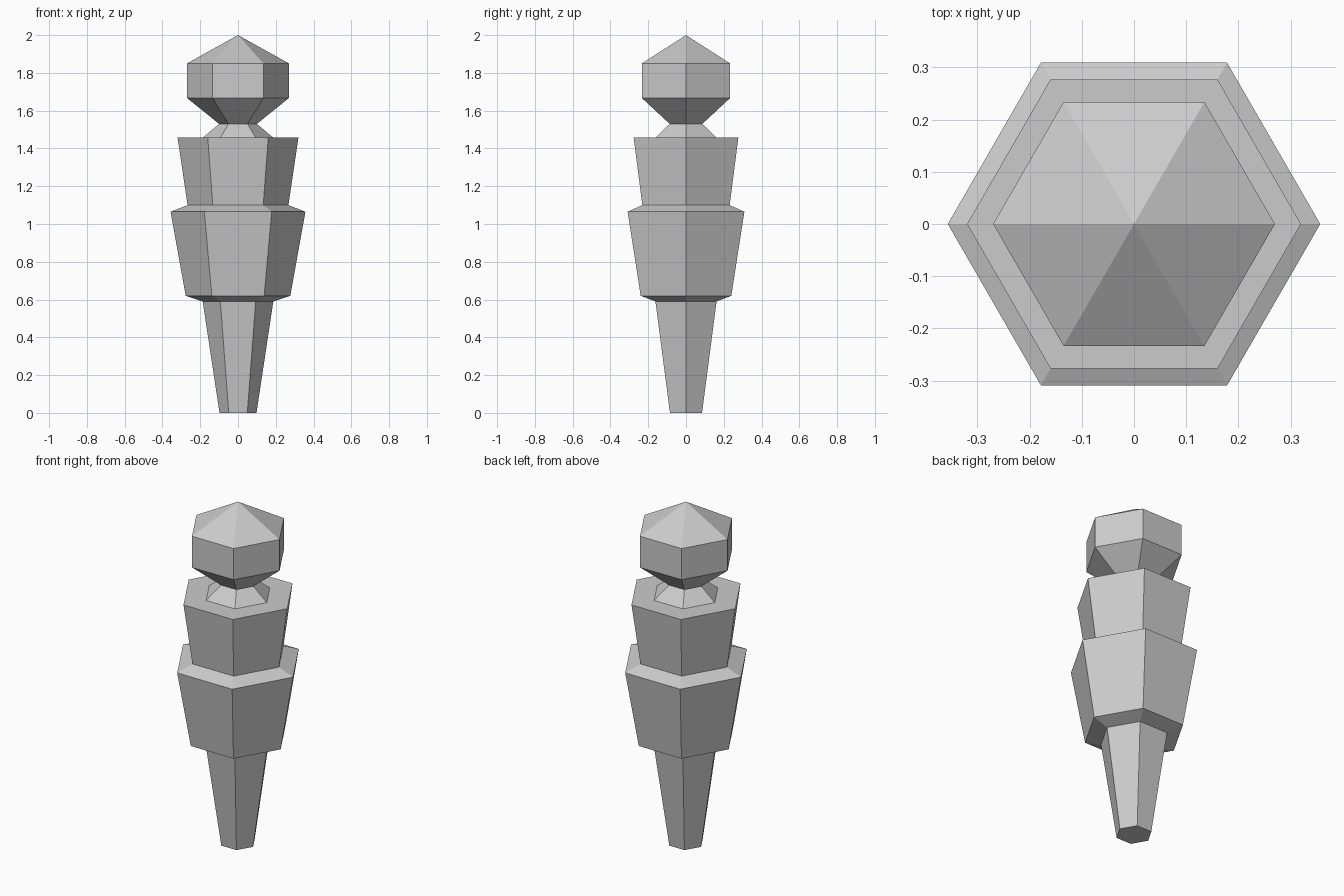
import bpy
import bmesh
from math import cos, sin, tau

cube = bpy.data.objects.get("Cube")
if cube:
    bpy.data.objects.remove(cube, do_unlink=True)

SIDES = 6

grey = bpy.data.materials.new("plain_grey")
grey.use_nodes = True
colour = (0.6, 0.6, 0.6, 1)
grey.diffuse_color = colour
grey.node_tree.nodes["Principled BSDF"].inputs["Base Color"].default_value = colour


def hex_part(name, profile):
    """Turn a (radius, height) profile into a flat-faced hexagonal part."""
    bm = bmesh.new()
    rings = []
    for r, z in profile:
        count = SIDES if r else 1
        rings.append([bm.verts.new((r * cos(tau * i / SIDES), r * sin(tau * i / SIDES), z))
                      for i in range(count)])
    for low, high in zip(rings, rings[1:]):
        for i in range(SIDES):
            j = (i + 1) % SIDES
            if len(high) == 1:
                bm.faces.new((low[i], low[j], high[0]))
            else:
                bm.faces.new((low[i], low[j], high[j], high[i]))
    # Close the foot where the part rests on the ground
    if profile[0][1] == 0:
        bm.faces.new(rings[0][::-1])
    mesh = bpy.data.meshes.new(name)
    bm.to_mesh(mesh)
    bm.free()
    mesh.materials.append(grey)
    obj = bpy.data.objects.new(name, mesh)
    bpy.context.collection.objects.link(obj)
    return obj


# Tapered leg
hex_part("leg", [(0.098, 0), (0.187, 0.59)])
# Wide lower block with bevelled underside and shoulder
hex_part("lower_body", [(0.187, 0.59), (0.277, 0.62), (0.357, 1.065), (0.267, 1.10)])
# Upper block with flat top
hex_part("upper_body", [(0.267, 1.10), (0.32, 1.457), (0.187, 1.457)])
# Narrowing neck
hex_part("neck", [(0.187, 1.457), (0.1, 1.53)])
# Head with pointed cap
hex_part("head", [(0.1, 1.53), (0.27, 1.667), (0.27, 1.85), (0, 2)])
